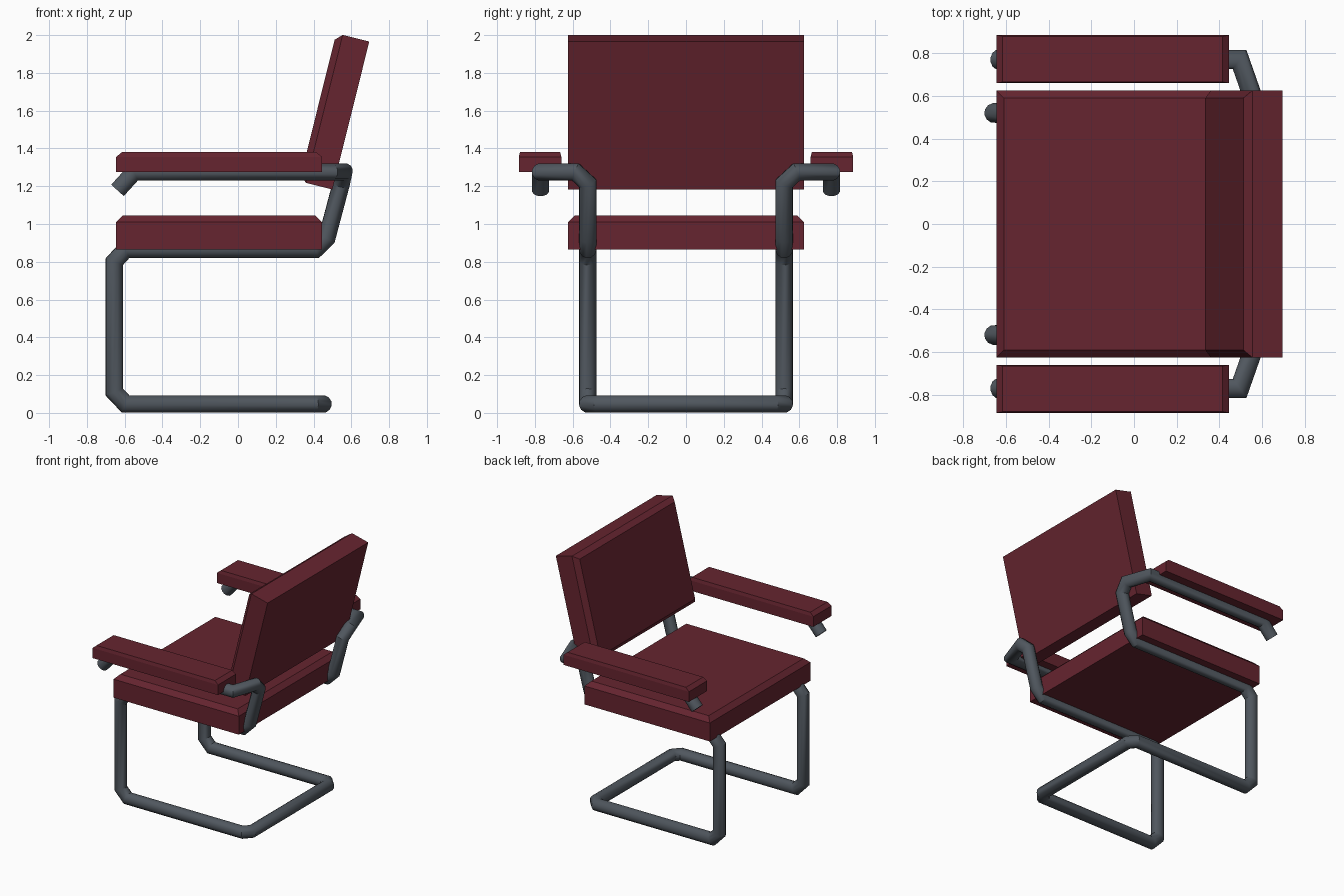
import bpy, bmesh, math
from mathutils import Vector, Matrix

if "Cube" in bpy.data.objects:
    bpy.data.objects.remove(bpy.data.objects["Cube"])


def material(name, rgb):
    m = bpy.data.materials.new(name)
    m.diffuse_color = (*rgb, 1)
    m.use_nodes = True
    m.node_tree.nodes["Principled BSDF"].inputs["Base Color"].default_value = m.diffuse_color
    return m


MAROON = material("maroon upholstery", (0.132, 0.018, 0.029))
STEEL = material("dark grey tube", (0.08, 0.095, 0.113))


def make_object(name, bm, mat):
    bmesh.ops.recalc_face_normals(bm, faces=bm.faces)
    me = bpy.data.meshes.new(name)
    bm.to_mesh(me)
    bm.free()
    me.materials.append(mat)
    ob = bpy.data.objects.new(name, me)
    bpy.context.collection.objects.link(ob)
    return ob


def pad(name, size, chamfer, matrix):
    """Cushion with its base centred at the origin and a chamfered top rim."""
    hx, hy, h = size[0] / 2, size[1] / 2, size[2]
    cx, cy, cz = chamfer
    bm = bmesh.new()
    rings = []
    for a, b, z in ((hx, hy, 0), (hx, hy, h - cz), (hx - cx, hy - cy, h)):
        rings.append([bm.verts.new(matrix @ Vector((sx * a, sy * b, z)))
                      for sx, sy in ((-1, -1), (1, -1), (1, 1), (-1, 1))])
    for lo, hi in zip(rings, rings[1:]):
        for i in range(4):
            j = (i + 1) % 4
            bm.faces.new((lo[i], lo[j], hi[j], hi[i]))
    bm.faces.new(rings[0])
    bm.faces.new(rings[-1])
    return make_object(name, bm, MAROON)


def tube(name, points, radius, sides=12):
    """Sweep a round section along a path with mitred bends."""
    pts = [Vector(p) for p in points]
    dirs = [(b - a).normalized() for a, b in zip(pts, pts[1:])]
    d = dirs[0]
    u = d.cross(Vector((0, 1, 0))).normalized()
    v = d.cross(u)
    bm = bmesh.new()
    rings = []
    for k, p in enumerate(pts):
        d_in = dirs[max(k - 1, 0)]
        d_out = dirs[min(k, len(dirs) - 1)]
        n = (d_in + d_out).normalized()
        ring = []
        for i in range(sides):
            a = 2 * math.pi * (i + 0.5) / sides
            o = radius * (math.cos(a) * u + math.sin(a) * v)
            ring.append(bm.verts.new(p + o - d_in * (o.dot(n) / d_in.dot(n))))
        rings.append(ring)
        turn = d_in.rotation_difference(d_out)
        u, v = turn @ u, turn @ v
    for lo, hi in zip(rings, rings[1:]):
        for i in range(sides):
            j = (i + 1) % sides
            bm.faces.new((lo[i], lo[j], hi[j], hi[i]))
    bm.faces.new(rings[0])
    bm.faces.new(rings[-1])
    ob = make_object(name, bm, STEEL)
    bpy.context.view_layer.objects.active = ob
    ob.select_set(True)
    bpy.ops.object.shade_smooth_by_angle(angle=math.radians(35))
    ob.select_set(False)


# Seat cushion
pad("seat", (1.09, 1.25, 0.18), (0.035, 0.035, 0.035),
    Matrix.Translation((-0.10, 0, 0.865)))

# Armrests
for side, name in ((-1, "armrest_right"), (1, "armrest_left")):
    pad(name, (1.09, 0.225, 0.105), (0.03, 0.006, 0.025),
        Matrix.Translation((-0.10, side * 0.7725, 1.275)))

# Leaning backrest, its chamfered rim facing the sitter
low, high = Vector((0.50, 0, 1.183)), Vector((0.695, 0, 1.966))
up = (high - low).normalized()
face = Vector((-up.z, 0, up.x))
across = face.cross(up)
basis = Matrix((up, across, face)).transposed().to_4x4()
pad("backrest", ((high - low).length, 1.25, 0.18), (0.035, 0.035, 0.035),
    Matrix.Translation((low + high) / 2) @ basis)

# One continuous cantilever tube, from one armrest to the other
half = [
    (-0.638, 0.77, 1.178), (-0.55, 0.77, 1.275),   # armrest front hook
    (0.495, 0.77, 1.275), (0.56, 0.585, 1.275),    # armrest rear bend
    (0.547, 0.52, 1.215), (0.47, 0.52, 0.925),     # back upright
    (0.41, 0.52, 0.866), (-0.595, 0.52, 0.866),    # seat rail
    (-0.655, 0.52, 0.80), (-0.655, 0.52, 0.11),    # front leg
    (-0.595, 0.52, 0.047), (0.405, 0.52, 0.047),   # floor rail
    (0.45, 0.47, 0.047),                           # rear floor corner
]
tube("tube_frame", half + [(x, -y, z) for x, y, z in reversed(half)], 0.0465)
